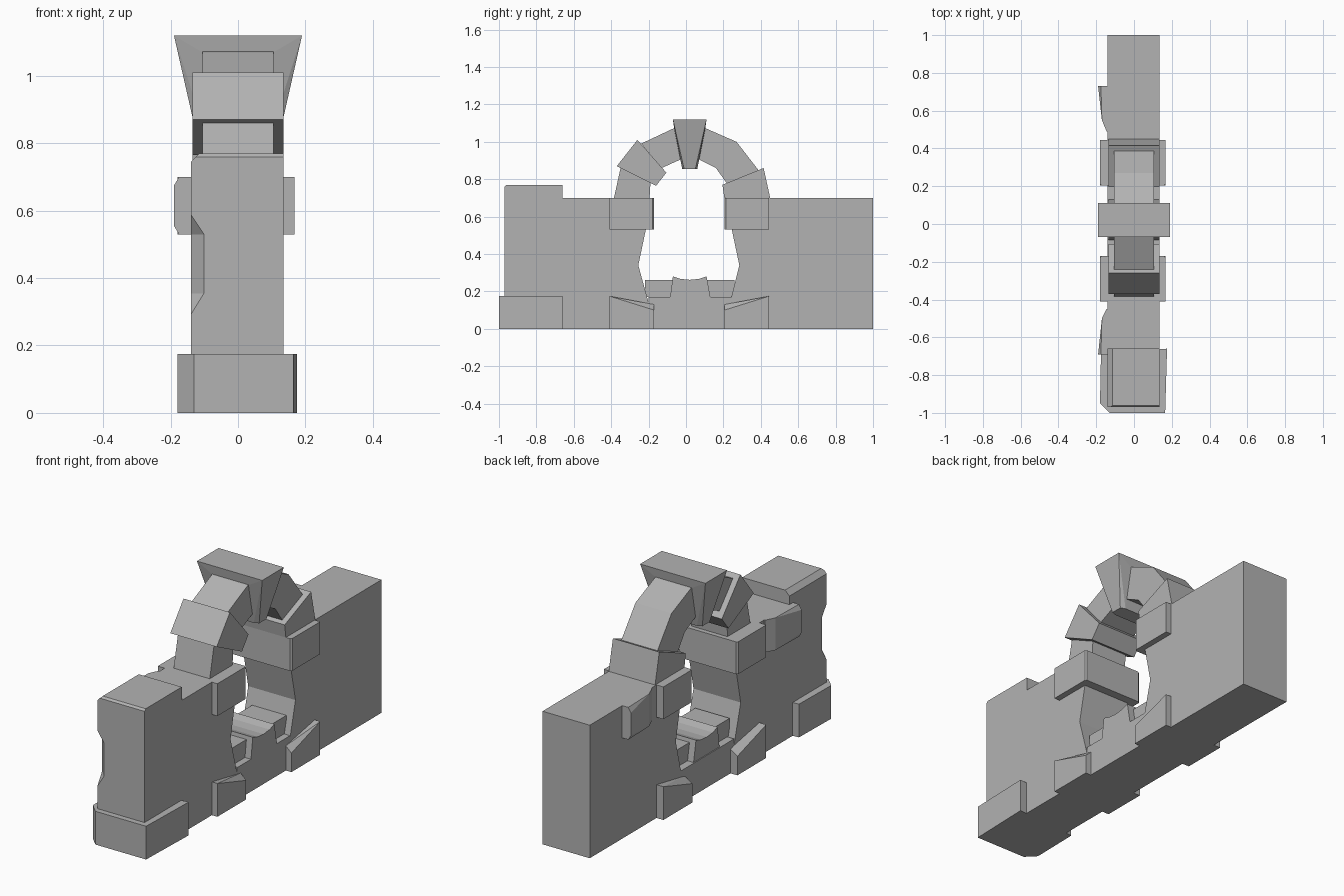
import bpy, bmesh
from mathutils import Vector

if "Cube" in bpy.data.objects:
    bpy.data.objects.remove(bpy.data.objects["Cube"])

# One dark grey stone colour
stone = bpy.data.materials.new("stone")
stone.diffuse_color = (0.45, 0.45, 0.45, 1)
stone.use_nodes = True
stone.node_tree.nodes["Principled BSDF"].inputs["Base Color"].default_value = stone.diffuse_color


def finish(name, bm):
    """Turn a bmesh into a stone object."""
    me = bpy.data.meshes.new(name)
    bm.to_mesh(me)
    bm.free()
    me.materials.append(stone)
    ob = bpy.data.objects.new(name, me)
    bpy.context.collection.objects.link(ob)
    return ob


def hull(name, pts):
    """Convex stone from its corner points."""
    bm = bmesh.new()
    for p in pts:
        bm.verts.new(p)
    bmesh.ops.convex_hull(bm, input=bm.verts)
    bmesh.ops.dissolve_limit(bm, angle_limit=0.01, verts=bm.verts, edges=bm.edges)
    return finish(name, bm)


def extrude(name, prof, x0, x1, chips=()):
    """Extrude a (y, z) outline along x; chips are (point, outward normal) corner cuts."""
    bm = bmesh.new()
    f = bm.faces.new([bm.verts.new((x0, y, z)) for y, z in prof])
    r = bmesh.ops.extrude_face_region(bm, geom=[f])
    for v in r["geom"]:
        if isinstance(v, bmesh.types.BMVert):
            v.co.x = x1
    # the extrude drops the source face, so cap the starting side if needed
    if not any(all(abs(v.co.x - x0) < 1e-6 for v in g.verts) for g in bm.faces):
        bmesh.ops.holes_fill(bm, edges=[e for e in bm.edges if e.is_boundary])
    for co, no in chips:
        cut = bmesh.ops.bisect_plane(bm, geom=bm.verts[:] + bm.edges[:] + bm.faces[:],
                                     plane_co=co, plane_no=Vector(no), clear_outer=True)
        edges = [e for e in cut["geom_cut"] if isinstance(e, bmesh.types.BMEdge)]
        bmesh.ops.contextual_create(bm, geom=edges)
    bmesh.ops.recalc_face_normals(bm, faces=bm.faces)
    return finish(name, bm)


def rect(y0, y1, z0, z1):
    return [(y0, z0), (y1, z0), (y1, z1), (y0, z1)]


# Wall halves with bowed jambs
front_wall = extrude("front_wall", [(-0.97, 0), (-0.17, 0), (-0.20, 0.14), (-0.255, 0.34),
                     (-0.215, 0.53), (-0.215, 0.70), (-0.66, 0.70), (-0.66, 0.77), (-0.97, 0.77)],
                     -0.14, 0.135, [((-0.14, -0.9, 0.745), (-1, 0, 1)),
                                    ((0, -0.96, 0.77), (0, -1, 1))])
back_wall = extrude("back_wall", [(0.20, 0), (1, 0), (1, 0.70), (0.245, 0.70),
                    (0.245, 0.53), (0.285, 0.34), (0.235, 0.14)], -0.14, 0.135)

# Chipped vertical corner of the front wall end
chip = hull("chip_cutter", [(x, y, z) for z, d in ((0.29, 0), (0.355, 0.04), (0.53, 0.04), (0.59, 0))
                            for x, y in ((-0.14 + d, -0.971), (-0.141, -0.97 + d), (-0.15 - d, -0.98 - d))])
chip.hide_render = True
chip.hide_viewport = True
mod = front_wall.modifiers.new("chip", 'BOOLEAN')
mod.object = chip
mod.solver = 'EXACT'

# Foot block at the front end
hull("foot_block", [(x, y, z) for z in (0, 0.175) for x, y in
     ((-0.13, -1), (0.165, -1), (0.175, -0.66), (-0.175, -0.69), (-0.18, -0.95))])

# Impost and base stones on both sides of the opening
for side, s, y_in, y_out in (("front", -1, 0.17, 0.41), ("back", 1, 0.205, 0.445)):
    a, b = s * y_in, s * y_out
    extrude(side + "_impost", rect(min(a, b), max(a, b), 0.53, 0.70), -0.18, 0.167,
            [((sx * (0.167 if sx > 0 else 0.18), a + s * 0.008, 0.6), (sx, -s, 0)) for sx in (-1, 1)])
    hull(side + "_base_stone", [(x, y, z) for x, drop in ((-0.18, 0.03), (-0.135, 0), (0.135, 0), (0.167, 0.03))
         for y, z in ((a, 0), (b, 0), (a, 0.13 - drop), (b, 0.175))])
    # Sloping patch stone on the rear face of the wall
    y0, y1, y2 = (s * v for v in ((0.45, 0.50, 0.69) if s < 0 else (0.49, 0.55, 0.73)))
    hull(side + "_patch", [(x, y, z) for x, y, c in
         ((-0.13, y0, 0), (-0.13, y2, 0), (-0.145, y0, 0), (-0.17, y1, 0), (-0.175, y2, 0), (-0.19, y2, 0.025))
         for z in (0.53 + c, 0.70 - c)])

# Threshold and sill stones
extrude("threshold", rect(-0.2, 0.24, 0, 0.17), -0.14, 0.135)
extrude("front_sill", rect(-0.22, -0.07, 0.17, 0.26), -0.10, 0.10)
extrude("back_sill", rect(0.11, 0.26, 0.17, 0.26), -0.10, 0.10)
extrude("worn_step", [(-0.085, 0.17), (0.13, 0.17), (0.11, 0.28), (0.07, 0.267), (0.02, 0.262),
                      (-0.03, 0.267), (-0.07, 0.28)], -0.135, 0.135)

# Arch stones, alternating narrow and wide
for name, prof, w in (
        ("front_springer", [(-0.385, 0.70), (-0.195, 0.70), (-0.19, 0.78), (-0.35, 0.86)], 0.105),
        ("front_wide_stone", [(-0.37, 0.87), (-0.16, 0.765), (-0.105, 0.835), (-0.26, 1.01)], 0.135),
        ("front_haunch", [(-0.24, 0.99), (-0.13, 0.86), (-0.03, 0.905), (-0.05, 1.075), (-0.07, 1.07)], 0.105),
        ("back_springer", [(0.205, 0.70), (0.45, 0.70), (0.415, 0.86), (0.195, 0.77)], 0.135),
        ("back_haunch", [(0.07, 0.905), (0.16, 0.86), (0.22, 0.775), (0.39, 0.845), (0.27, 1.0),
                         (0.11, 1.07), (0.09, 1.075)], 0.105)):
    extrude(name, prof, -w, w)

# Flared keystone with slightly narrowed outer faces
hull("keystone", [(sx * w, y, z) for sx in (-1, 1) for w, z, ys in
     ((0.19, 1.12, (-0.07, 0.11)), (0.105, 1.07, (-0.063, 0.103)),
      (0.13, 0.855, (-0.01, 0.05)), (0.105, 0.855, (-0.02, 0.06))) for y in ys])
